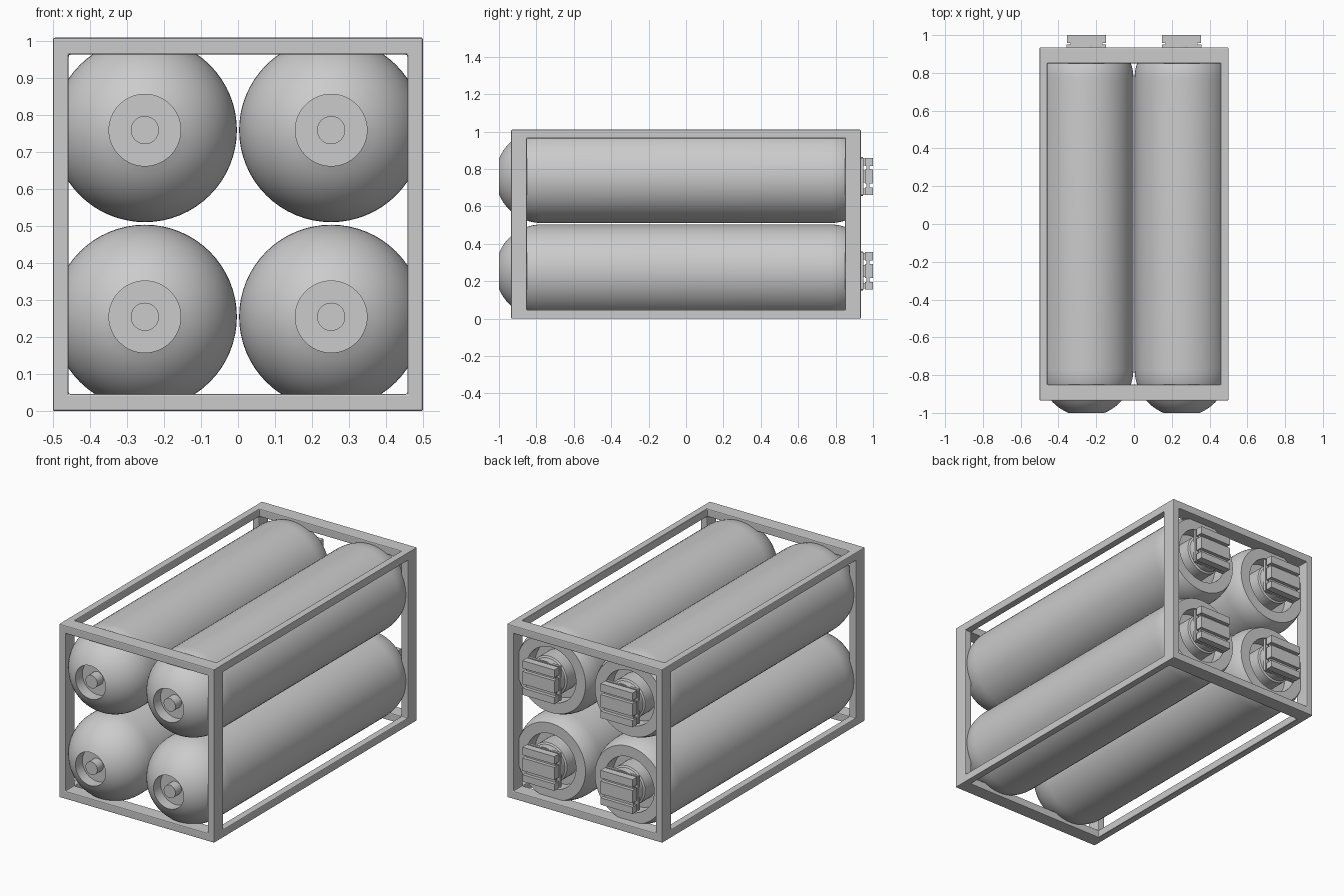
import bpy, bmesh, math
from mathutils import Matrix, Vector

if "Cube" in bpy.data.objects:
    bpy.data.objects.remove(bpy.data.objects["Cube"])

grey = bpy.data.materials.new("light_grey")
grey.diffuse_color = (0.6, 0.6, 0.6, 1)
grey.use_nodes = True
grey.node_tree.nodes["Principled BSDF"].inputs["Base Color"].default_value = grey.diffuse_color


def finish(name, bm, smooth=True):
    bmesh.ops.recalc_face_normals(bm, faces=bm.faces)
    mesh = bpy.data.meshes.new(name)
    bm.to_mesh(mesh)
    bm.free()
    mesh.materials.append(grey)
    ob = bpy.data.objects.new(name, mesh)
    bpy.context.collection.objects.link(ob)
    if smooth:
        bpy.ops.object.select_all(action='DESELECT')
        ob.select_set(True)
        bpy.context.view_layer.objects.active = ob
        bpy.ops.object.shade_smooth_by_angle(angle=math.radians(30))
    return ob


def add_box(bm, lo, hi):
    lo, hi = Vector(lo), Vector(hi)
    m = Matrix.Translation((lo + hi) / 2) @ Matrix.Diagonal((*(hi - lo), 1))
    return bmesh.ops.create_cube(bm, size=1, matrix=m)


def lathe(name, profile, cx, cz, n=64):
    """Revolve (radius, y) points around a y-directed axis."""
    bm = bmesh.new()
    vs = [bm.verts.new((cx + r, y, cz)) for r, y in profile]
    es = [bm.edges.new(p) for p in zip(vs, vs[1:])]
    bmesh.ops.spin(bm, geom=vs + es, cent=(cx, 0, cz), axis=(0, 1, 0),
                   angle=2 * math.pi, steps=n, use_merge=True)
    bmesh.ops.remove_doubles(bm, verts=bm.verts, dist=1e-5)
    return finish(name, bm)


# open rack: a block with a window cut through along each axis
LO, HI, W = (-0.5, -0.935, 0.0), (0.5, 0.935, 1.01), (0.042, 0.085, 0.046)
bm = bmesh.new()
add_box(bm, LO, HI)
frame = finish("frame", bm, False)
for axis in range(3):
    lo = [LO[i] - 0.1 if i == axis else LO[i] + W[i] for i in range(3)]
    hi = [HI[i] + 0.1 if i == axis else HI[i] - W[i] for i in range(3)]
    bm = bmesh.new()
    add_box(bm, lo, hi)
    cutter = finish("window_cutter", bm, False)
    cutter.hide_render = True
    mod = frame.modifiers.new("window", 'BOOLEAN')
    mod.operation, mod.solver, mod.object = 'DIFFERENCE', 'EXACT', cutter
    bpy.context.view_layer.objects.active = frame
    bpy.ops.object.modifier_apply(modifier=mod.name)
    bpy.data.objects.remove(cutter)
bev = frame.modifiers.new("soft_edges", 'BEVEL')
bev.width, bev.segments = 0.005, 2

# tank outline: recessed front with knob, domed ends, recessed back with plug
R, C = 0.249, 0.77


def arc(r0, r1, sign, n=12):
    a0, a1 = math.acos(r0 / R), math.acos(r1 / R)
    return [(R * math.cos(a0 + (a1 - a0) * i / n),
             sign * (C + R * math.sin(a0 + (a1 - a0) * i / n))) for i in range(n + 1)]


tank = ([(0, -0.99), (0.038, -0.99), (0.038, -0.935), (0.097, -0.935)]
        + arc(0.097, R, -1) + arc(R, 0.222, 1, 6)
        + [(0.16, 0.882), (0.16, 0.80), (0.115, 0.80), (0.115, 0.90),
           (0.105, 0.905), (0.105, 0.945), (0, 0.945)])

for sx, side in ((-1, "left"), (1, "right")):
    for cz, level in ((0.255, "lower"), (0.76, "upper")):
        cx = sx * 0.252
        tag = f"{level}_{side}"
        lathe("tank_" + tag, tank, cx, cz)
        # slatted connector block on the back
        bm = bmesh.new()
        for z0, z1 in ((-0.10, -0.06), (-0.037, 0.037), (0.055, 0.10)):
            add_box(bm, (cx - 0.103, 0.958, cz + z0), (cx + 0.103, 1.0, cz + z1))
            add_box(bm, (cx - 0.085, 0.94, cz + z0 + .005), (cx + 0.085, 0.96, cz + z1 - .005))
        add_box(bm, (cx - 0.095, 0.966, cz - 0.09), (cx + 0.095, 0.98, cz + 0.09))
        add_box(bm, (cx - 0.105, 0.935, cz - 0.10), (cx + 0.105, 0.95, cz + 0.10))
        finish("connector_" + tag, bm, False)
